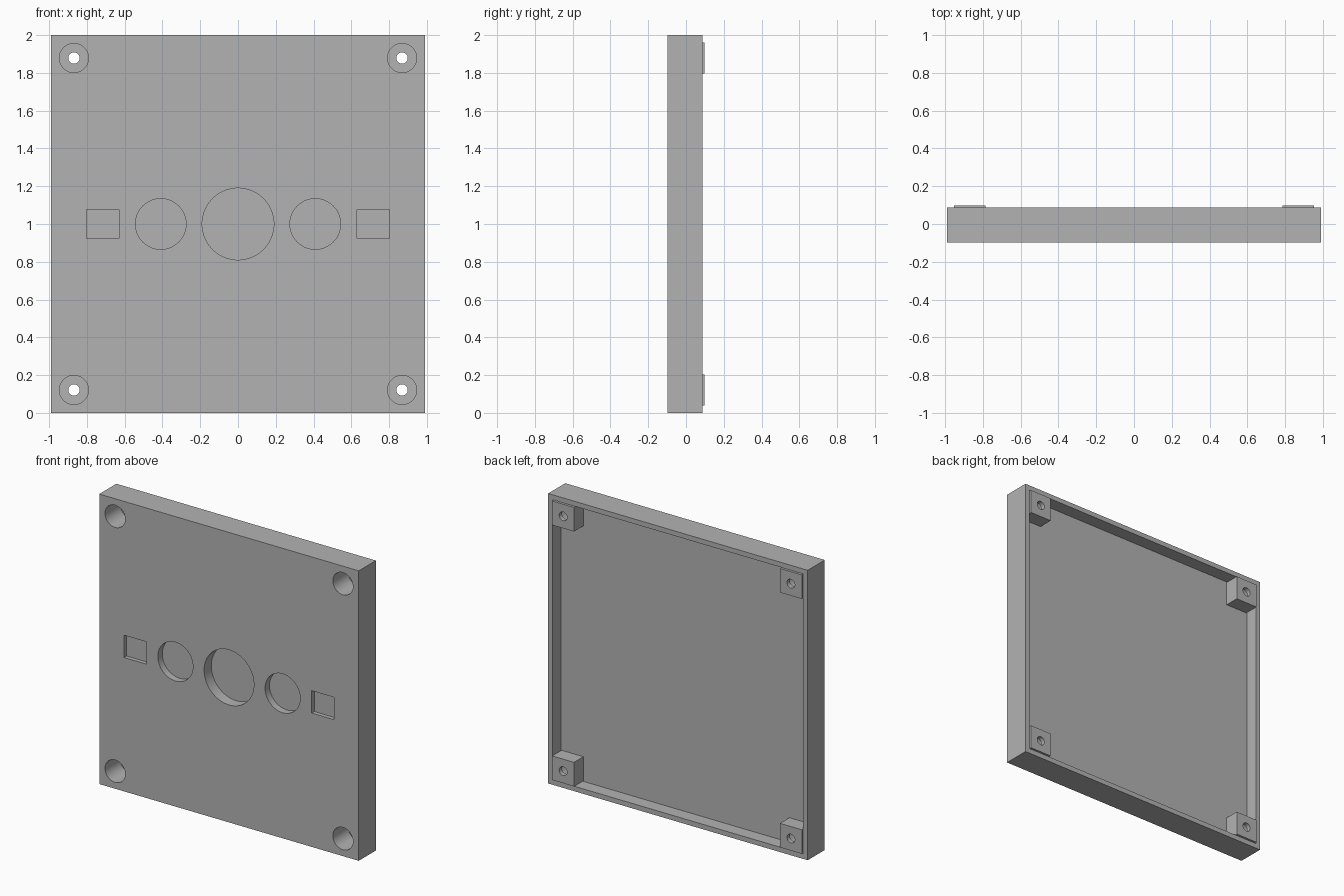
import bpy
import math
from mathutils import Vector

if "Cube" in bpy.data.objects:
    bpy.data.objects.remove(bpy.data.objects["Cube"], do_unlink=True)

# Main dimensions
HALF_W, HEIGHT = 0.99, 2.0
FRONT, BACK, POST_BACK = -0.098, 0.088, 0.098
FLOOR = -0.004          # inner face of the panel
WALL = 0.034
INSET = 0.121           # screw centre from each edge
MID = HEIGHT / 2
OVER = 0.05             # cutter overshoot

grey = bpy.data.materials.new("plain grey")
grey.use_nodes = True
colour = (0.45, 0.45, 0.45, 1)
grey.diffuse_color = colour
grey.node_tree.nodes["Principled BSDF"].inputs["Base Color"].default_value = colour


def box(name, low, high):
    low, high = Vector(low), Vector(high)
    bpy.ops.mesh.primitive_cube_add(size=1, location=(low + high) / 2)
    ob = bpy.context.object
    ob.name = name
    ob.scale = high - low
    bpy.ops.object.transform_apply(location=True, rotation=True, scale=True)
    ob.data.materials.append(grey)
    return ob


def rod(name, x, z, radius, y0, y1):
    """Round bar running along y."""
    bpy.ops.mesh.primitive_cylinder_add(
        vertices=64, radius=radius, depth=y1 - y0,
        location=(x, (y0 + y1) / 2, z), rotation=(math.pi / 2, 0, 0))
    ob = bpy.context.object
    ob.name = name
    bpy.ops.object.transform_apply(location=True, rotation=True, scale=True)
    ob.data.materials.append(grey)
    return ob


def combine(target, tool, operation):
    mod = target.modifiers.new("shape", "BOOLEAN")
    mod.operation = operation
    mod.solver = "EXACT"
    mod.object = tool
    bpy.context.view_layer.objects.active = target
    bpy.ops.object.modifier_apply(modifier=mod.name)
    bpy.data.objects.remove(tool, do_unlink=True)


# Panel with a raised rim around the open back
panel = box("cover_panel", (-HALF_W, FRONT, 0), (HALF_W, BACK, HEIGHT))
cavity = box("cavity", (WALL - HALF_W, FLOOR, WALL),
             (HALF_W - WALL, BACK + OVER, HEIGHT - WALL))
combine(panel, cavity, "DIFFERENCE")

# Corner posts with a wide bore from the front and a screw hole
HALF_POST = 0.083
for side in (-1, 1):
    for z in (INSET, HEIGHT - INSET):
        x = side * (HALF_W - INSET)
        post = box("post", (x - HALF_POST, FLOOR - 0.03, z - HALF_POST),
                   (x + HALF_POST, POST_BACK, z + HALF_POST))
        combine(panel, post, "UNION")
        combine(panel, rod("bore", x, z, 0.077, FRONT - OVER, FRONT + 0.165), "DIFFERENCE")
        combine(panel, rod("screw_hole", x, z, 0.03, FRONT, POST_BACK + OVER), "DIFFERENCE")

# Front recesses: large centre circle, smaller circles, small rectangles
combine(panel, rod("centre_recess", 0, MID, 0.19, FRONT - OVER, FRONT + 0.078), "DIFFERENCE")
for side in (-1, 1):
    combine(panel, rod("round_recess", side * 0.409, MID, 0.134,
                       FRONT - OVER, FRONT + 0.048), "DIFFERENCE")
    x = side * 0.716
    combine(panel, box("square_recess", (x - 0.085, FRONT - OVER, MID - 0.077),
                       (x + 0.085, FRONT + 0.028, MID + 0.077)), "DIFFERENCE")

# Smooth round walls, sharp edges
bpy.ops.object.select_all(action="DESELECT")
panel.select_set(True)
bpy.context.view_layer.objects.active = panel
bpy.ops.object.shade_smooth_by_angle(angle=math.radians(30))
